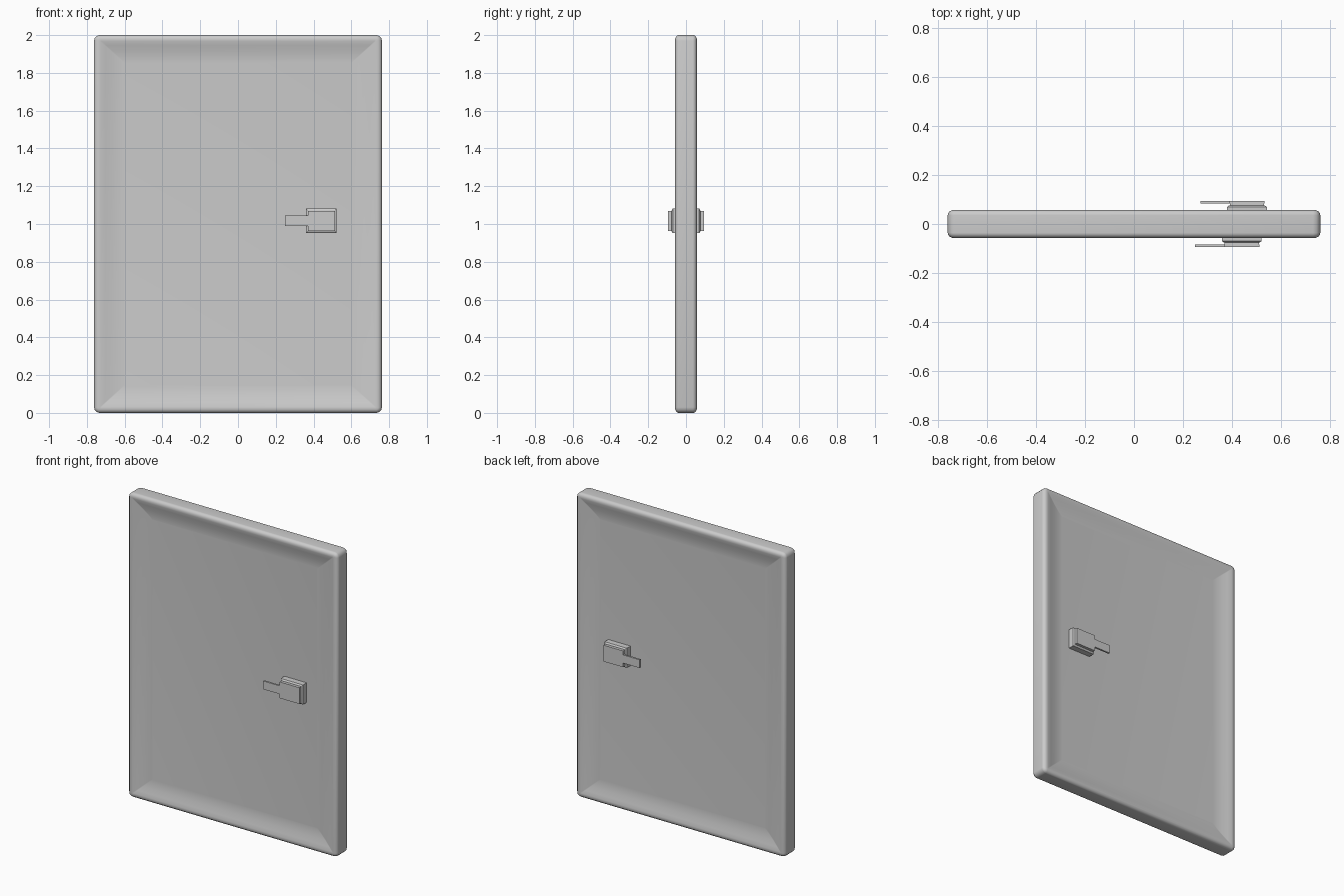
import bpy, bmesh, math

if "Cube" in bpy.data.objects:
    bpy.data.objects.remove(bpy.data.objects["Cube"])


def finish(name, bm, angle=40):
    bmesh.ops.recalc_face_normals(bm, faces=bm.faces)
    me = bpy.data.meshes.new(name)
    bm.to_mesh(me)
    bm.free()
    ob = bpy.data.objects.new(name, me)
    bpy.context.collection.objects.link(ob)
    bpy.ops.object.select_all(action='DESELECT')
    ob.select_set(True)
    bpy.context.view_layer.objects.active = ob
    bpy.ops.object.shade_smooth_by_angle(angle=math.radians(angle))
    return ob


def loft(name, loops, angle=40):
    bm = bmesh.new()
    rings = [[bm.verts.new(p) for p in loop] for loop in loops]
    for a, b in zip(rings, rings[1:]):
        n = len(a)
        for i in range(n):
            bm.faces.new((a[i], a[(i + 1) % n], b[(i + 1) % n], b[i]))
    bm.faces.new(rings[0])
    bm.faces.new(rings[-1])
    return finish(name, bm, angle)


def rounded_loop(x0, x1, z0, z1, r, y, seg=3):
    pts = []
    for cx, cz, start in ((x1 - r, z1 - r, 0), (x0 + r, z1 - r, 90),
                          (x0 + r, z0 + r, 180), (x1 - r, z0 + r, 270)):
        for i in range(seg + 1):
            t = math.radians(start + 90 * i / seg)
            pts.append((cx + r * math.cos(t), y, cz + r * math.sin(t)))
    return pts


# Door slab: rounded rim with a shallow dished panel on both faces
W, H = 0.762, 2.0
profile = [(0.16, 0.032), (0.13, 0.034), (0.095, 0.040), (0.06, 0.049),
           (0.035, 0.056), (0.02, 0.057), (0.008, 0.052), (0.001, 0.043), (0, 0.036)]
rings = [(d, -y) for d, y in profile] + [(d, y) for d, y in reversed(profile)]
loft("door_slab", [rounded_loop(-W + d, W - d, d * 0.9, H - d * 0.9,
                                max(0.004, 0.03 - d), y) for d, y in rings])


def handle(prefix, side, dx):
    # Stepped mounting block
    steps = [(0, 0.02), (0, 0.07), (0.007, 0.075), (0.011, 0.076), (0.011, 0.085)]
    loft(prefix + "_handle_block",
         [[(x, side * y, z) for x, z in ((0.36 + dx + d, 0.952 + d), (0.522 + dx - d, 0.952 + d),
                                         (0.522 + dx - d, 1.081 - d), (0.36 + dx + d, 1.081 - d))]
          for d, y in steps], 20)
    # Flat cover plate with a narrower lever in one outline
    outline = [(0.25, 0.99), (0.37, 0.99), (0.37, 0.963), (0.513, 0.963),
               (0.513, 1.07), (0.37, 1.07), (0.37, 1.044), (0.25, 1.044)]
    loft(prefix + "_lever", [[(x + dx, side * y, z) for x, z in outline]
                             for y in (0.083, 0.095)], 20)


handle("front", -1, 0)
handle("back", 1, 0.021)
